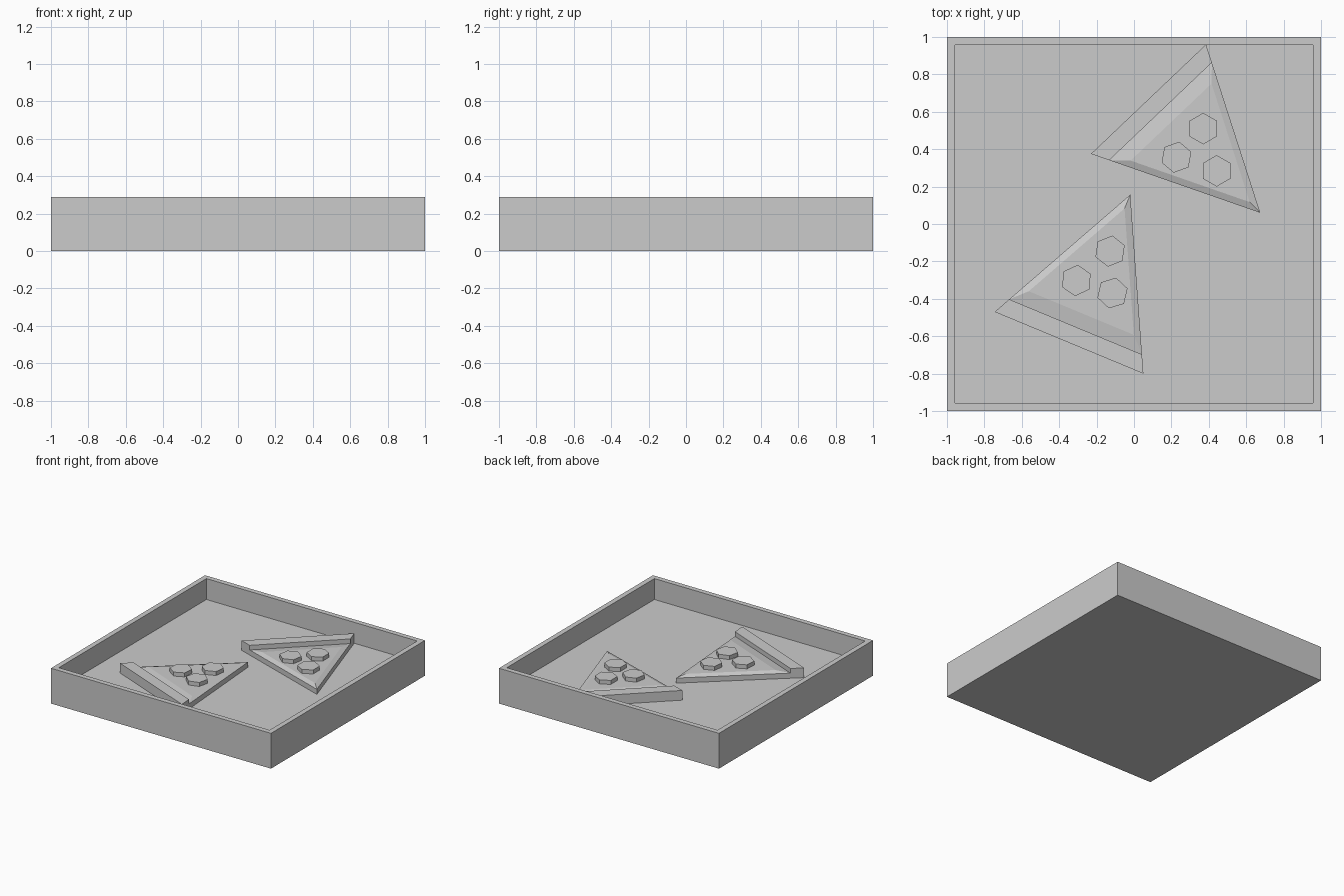
import bpy, bmesh, math
from mathutils import Vector

if "Cube" in bpy.data.objects:
    bpy.data.objects.remove(bpy.data.objects["Cube"])

grey = bpy.data.materials.new("plain_grey")
grey.diffuse_color = (0.6, 0.6, 0.6, 1)
grey.use_nodes = True
grey.node_tree.nodes["Principled BSDF"].inputs["Base Color"].default_value = grey.diffuse_color

FLOOR, RIM = 0.118, 0.29
SLAB_TOP, CHEESE_TOP, CRUST_TOP, TOPPING_TOP = 0.16, 0.174, 0.198, 0.207


def loft(name, rings):
    """Closed solid through equal-length rings of points, capped at both ends."""
    bm = bmesh.new()
    loops = [[bm.verts.new(p) for p in ring] for ring in rings]
    n = len(loops[0])
    bm.faces.new(loops[0])
    bm.faces.new(loops[-1])
    for a, b in zip(loops, loops[1:]):
        for i in range(n):
            j = (i + 1) % n
            bm.faces.new((a[i], a[j], b[j], b[i]))
    bmesh.ops.recalc_face_normals(bm, faces=bm.faces)
    mesh = bpy.data.meshes.new(name)
    bm.to_mesh(mesh)
    bm.free()
    mesh.materials.append(grey)
    obj = bpy.data.objects.new(name, mesh)
    bpy.context.collection.objects.link(obj)
    return obj


def at(points, z):
    return [(p[0], p[1], z) for p in points]


def square(h):
    return [(-h, -h), (h, -h), (h, h), (-h, h)]


# Open tray: outside wall, rim, inside wall, floor
loft("tray", [at(square(1), 0), at(square(1), RIM),
              at(square(0.958), RIM), at(square(0.958), FLOOR)])


def slice_parts(name, left, right, tip, toppings):
    left, right, tip = Vector(left), Vector(right), Vector(tip)
    depth = ((left + right) / 2 - tip).length

    def across(d, inset=0.0):
        """Left and right points of the wedge at distance d from the tip."""
        a, b = tip.lerp(left, d / depth), tip.lerp(right, d / depth)
        side = (b - a).normalized() * inset
        return a + side, b - side

    # Raised crust along the wide end
    a, b = across(depth - 0.092)
    crust = [left, right, b, a]
    loft(name + "_crust", [at(crust, FLOOR), at(crust, CRUST_TOP)])

    # Cheese wedge with straight sides and a shallow sloping border
    c, d = across(depth - 0.172, 0.04)
    top_tip = tip + ((left + right) / 2 - tip).normalized() * 0.08
    base = [a, b, tip]
    loft(name + "_cheese", [at(base, FLOOR), at(base, SLAB_TOP),
                            at([c, d, top_tip], CHEESE_TOP)])

    # Six-sided toppings
    for k, (x, y, turn) in enumerate(toppings):
        ring = [(x + 0.084 * math.cos(math.radians(turn + 60 * i)),
                 y + 0.084 * math.sin(math.radians(turn + 60 * i)))
                for i in range(6)]
        loft(f"{name}_topping_{k + 1}",
             [at(ring, CHEESE_TOP - 0.01), at(ring, TOPPING_TOP)])


slice_parts("back_slice", (-0.23, 0.375), (0.385, 0.96), (0.675, 0.06),
            [(0.37, 0.51, 90), (0.227, 0.357, 80), (0.442, 0.284, 90)])
slice_parts("front_slice", (-0.745, -0.47), (0.05, -0.80), (-0.02, 0.157),
            [(-0.128, -0.145, 82), (-0.308, -0.302, 85), (-0.115, -0.369, 77)])
